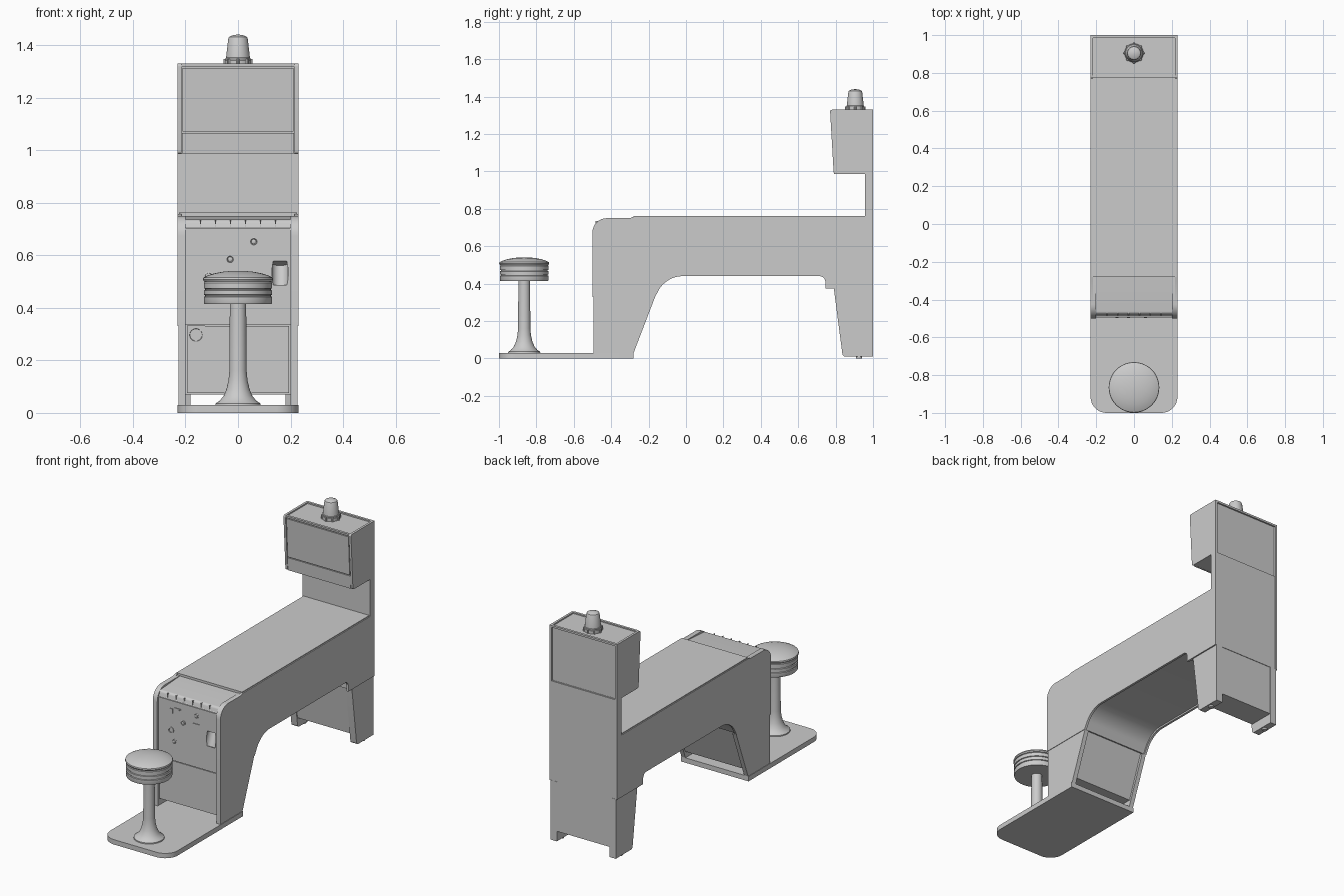
import bpy, bmesh, math
from mathutils import Vector, Matrix

if "Cube" in bpy.data.objects:
    bpy.data.objects.remove(bpy.data.objects["Cube"])


def finish(name, bm):
    bmesh.ops.recalc_face_normals(bm, faces=bm.faces)
    me = bpy.data.meshes.new(name)
    bm.to_mesh(me)
    bm.free()
    ob = bpy.data.objects.new(name, me)
    bpy.context.collection.objects.link(ob)
    return ob


def rounded(pts, n=8):
    """Outline with optional third value = corner size."""
    out = []
    for i, p in enumerate(pts):
        c = Vector(p[:2])
        if len(p) < 3:
            out.append(c)
            continue
        a = Vector(pts[i - 1][:2]) - c
        b = Vector(pts[(i + 1) % len(pts)][:2]) - c
        a, b = c + a.normalized() * p[2], c + b.normalized() * p[2]
        for k in range(n + 1):
            t = k / n
            w = 1.17 * t * (1 - t)  # conic weight close to a circular arc
            d = (1 - t) ** 2 + 1.414 * t * (1 - t) + t * t
            out.append((a * (1 - t) ** 2 + c * 1.414 * t * (1 - t) + b * t * t) / d)
    return out


def prism(name, pts, lo, hi, axis='x'):
    """Extrude a yz outline along x, or an xy outline along z."""
    bm = bmesh.new()
    to3 = (lambda p: (lo, p.x, p.y)) if axis == 'x' else (lambda p: (p.x, p.y, lo))
    f = bm.faces.new([bm.verts.new(to3(p)) for p in rounded(pts)])
    r = bmesh.ops.extrude_face_region(bm, geom=[f])
    vec = Vector((hi - lo, 0, 0)) if axis == 'x' else Vector((0, 0, hi - lo))
    bmesh.ops.translate(bm, vec=vec, verts=[v for v in r['geom'] if isinstance(v, bmesh.types.BMVert)])
    return finish(name, bm)


def pair(name, pts, lo, hi):
    prism("right_" + name, pts, lo, hi)
    prism("left_" + name, pts, -hi, -lo)


def box(name, x0, x1, y0, y1, z0, z1):
    return prism(name, [(y0, z0), (y1, z0), (y1, z1), (y0, z1)], x0, x1)


def lathe(name, prof, loc, n=48, rot=None):
    """Revolve (radius, height) points; ends are capped."""
    bm = bmesh.new()
    rings = [[bm.verts.new((r * math.cos(2 * math.pi * k / n), r * math.sin(2 * math.pi * k / n), z))
              for k in range(n)] for r, z in prof]
    for a, b in zip(rings, rings[1:]):
        for k in range(n):
            bm.faces.new((a[k], a[(k + 1) % n], b[(k + 1) % n], b[k]))
    bm.faces.new(rings[0])
    bm.faces.new(rings[-1])
    m = Matrix.Translation(loc)
    if rot is not None:
        m = m @ Matrix.Rotation(rot, 4, 'X')
    bm.transform(m)
    return finish(name, bm)


# floor plate
prism("base_plate", [(-.23, -1, .085), (.23, -1, .085), (.23, -.28), (-.23, -.28)], 0, .03, 'z')

# stool
S = (0, -.865, 0)
lathe("stool_post", [(.086, .03), (.085, .036), (.07, .046), (.055, .064), (.044, .09),
                     (.036, .125), (.033, .16), (.031, .42)], S)
band = [(.115, .415), (.128, .415), (.13, .42)]
for z in (.442, .466):
    band += [(.13, z), (.125, z + .002), (.125, z + .006), (.13, z + .008)]
band += [(.13, .495), (.126, .5), (.115, .5)]
lathe("seat_band", band, S)
lathe("seat_cushion", [(.12, .498), (.13, .501), (.134, .508), (.132, .515), (.118, .522),
                       (.09, .531), (.06, .537), (.03, .54), (.006, .541)], S)

# cabinet side panels
pair("side_panel", [(-.5, .33), (-.5, .75, .075), (-.3, .75), (-.285, .757), (.957, .757), (.957, .985),
                    (.79, .985, .012), (.77, 1.33, .012), (1, 1.33), (1, .375), (.745, .375),
                    (.745, .44, .03), (-.105, .44, .08), (-.165, .33)], .216, .23)
pair("console_arm", [(-.5, .33), (-.5, .75, .075), (-.28, .75), (-.28, .33)], .2, .216)
pair("front_leg_side", [(-.495, .03), (-.495, .33), (-.165, .33), (-.28, .03)], .2, .227)

# front leg body and door
prism("front_leg_body", [(-.475, .07), (-.475, .335), (-.18, .335), (-.278, .07)], -.2, .2)
box("front_door", -.195, .195, -.486, -.47, .075, .33)

# control console with bottle niche
console = prism("control_console", [(-.49, .335), (-.49, .7), (-.483, .706), (-.475, .735, .012),
                                    (-.28, .748), (-.28, .335)], -.2, .2)
cutter = lathe("niche_cutter", [(.031, -.045), (.031, .04)], (.16, -.488, .535), 32, math.radians(-22))
cutter.hide_render = True
mod = console.modifiers.new("niche", 'BOOLEAN')
mod.operation, mod.object, mod.solver = 'DIFFERENCE', cutter, 'EXACT'
bpy.context.view_layer.objects.active = console
bpy.ops.object.modifier_apply(modifier="niche")
bpy.data.objects.remove(cutter)
box("console_trim", -.2, .2, -.494, -.485, .697, .703)

# long table body, back column and its flat cover
prism("table_body", [(-.28, .335), (-.28, .75), (.957, .75), (.957, .99), (.992, .99), (.992, .385),
                     (.755, .385), (.755, .45, .03), (-.11, .45, .08), (-.172, .335)], -.216, .216)
box("table_cover", -.224, .224, -.28, .957, .745, .762)
box("column_front", -.23, .23, .957, .97, .757, .99)
box("back_panel", -.216, .216, .98, .999, .376, .988)

# head box
prism("head_body", [(.797, .988), (.78, 1.322), (.99, 1.322), (.99, .988)], -.216, .216)
prism("head_screen", [(.785, 1.072), (.773, 1.312), (.79, 1.312), (.8, 1.072)], -.211, .211)
prism("head_lower_strip", [(.791, .987), (.787, 1.066), (.8, 1.066), (.8, .987)], -.214, .214)
box("head_back_trim", -.216, .216, .985, 1, 1.318, 1.33)
prism("head_front_trim", [(.773, 1.317), (.772, 1.329), (.787, 1.329), (.787, 1.317)], -.216, .216)

# rear leg
pair("rear_leg_side", [(.79, .377), (.838, .01, .015), (1, .01), (1, .377)], .18, .222)
prism("rear_leg_body", [(.794, .385), (.836, .07), (.996, .07), (.996, .385)], -.18, .18)
for x in (-.2, .2):
    lathe("rear_foot", [(.015, 0), (.015, .012)], (x, .925, 0), 16)

# controls on the console face
FACE = -.488
for i, (x, z, r) in enumerate([(.06, .652, .015), (-.03, .585, .015), (-.09, .455, .015)]):
    lathe("knob_ring", [(r, 0), (r, .004), (r * .8, .006), (r * .65, .003), (r * .6, .008), (r * .3, .01)],
          (x, FACE, z), 24, math.pi / 2)
for x, z in ((-.068, .661), (.06, .6)):
    box("slot_plate", x - .022, x + .022, FACE - .006, FACE, z - .003, z + .003)
    box("slot_tab", x - .012, x + .012, FACE - .004, FACE, z - .008, z)
box("coin_slot", -.121, -.101, FACE - .006, FACE, .624, .653)
lathe("coin_cup", [(.018, 0), (.018, .007), (.013, .008), (.012, .003)], (-.112, FACE, .52), 24, math.pi / 2)
for i in range(6):
    x = -.1425 + i * .057
    box("console_rib", x - .002, x + .002, -.485, -.465, .708, .734)

# return hatch on the door
box("hatch_plate", -.194, -.126, -.491, -.48, .264, .332)
lathe("hatch_ring", [(.027, 0), (.027, .004), (.024, .005), (.023, .001)], (-.16, -.49, .297), 32, math.pi / 2)
box("hatch_flap", -.182, -.138, -.494, -.488, .291, .297)

# warning lamp
L = (0, .905, 0)
lathe("lamp_base", [(.05, 1.32), (.05, 1.341), (.046, 1.345)], L, 32)
lathe("lamp_cap", [(.048, 1.34), (.048, 1.35), (.0455, 1.352), (.037, 1.425), (.034, 1.431),
                   (.022, 1.437), (.004, 1.44)], L, 32)
for k in range(8):
    a = k * math.pi / 4
    lathe("lamp_bolt", [(.006, 1.32), (.006, 1.345), (.004, 1.348)],
          (.05 * math.cos(a), .905 + .05 * math.sin(a), 0), 8)

# smooth the curves, keep the edges
bpy.ops.object.select_all(action='SELECT')
bpy.context.view_layer.objects.active = console
bpy.ops.object.shade_smooth_by_angle(angle=math.radians(30))
